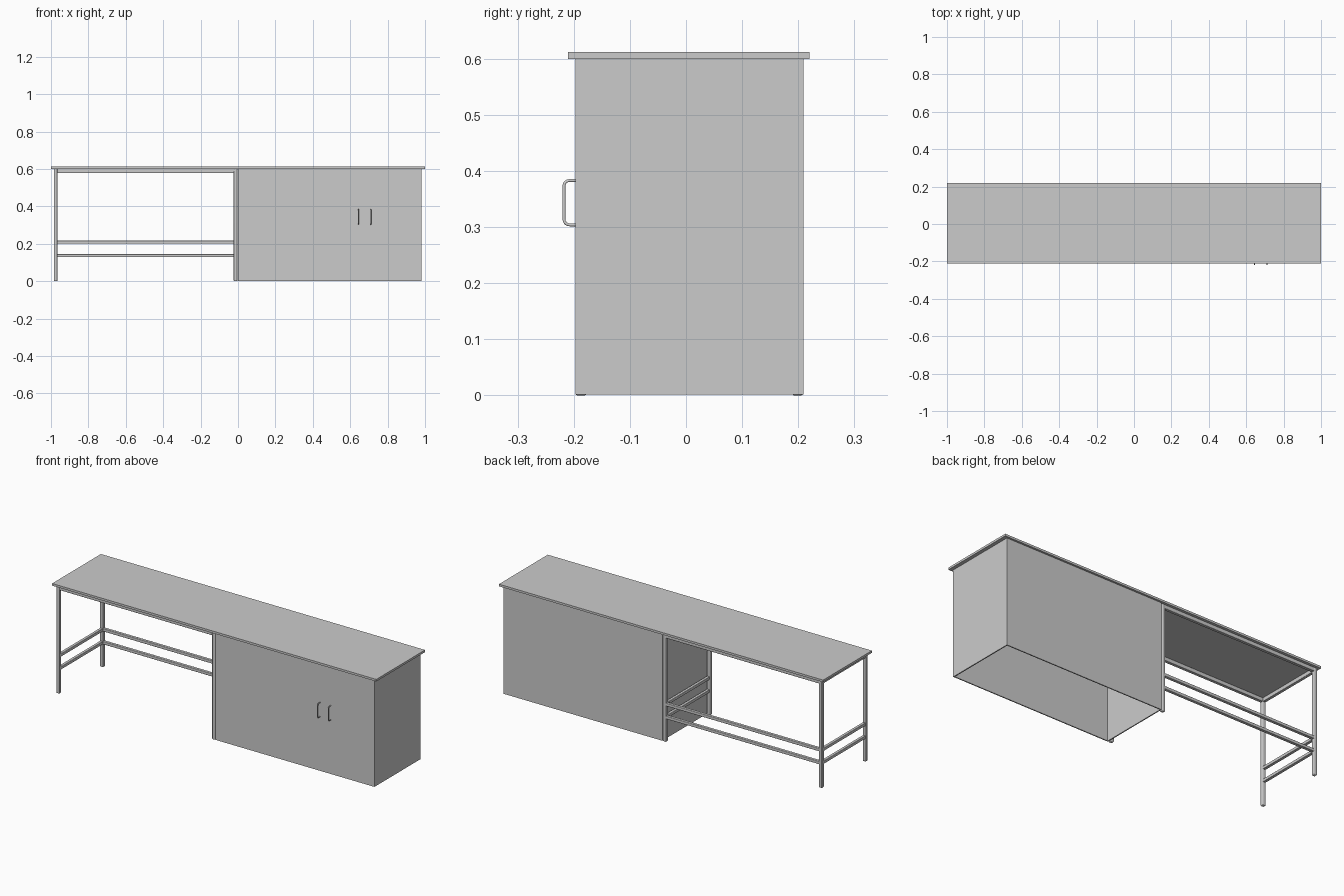
import bpy, bmesh, math

if "Cube" in bpy.data.objects:
    bpy.data.objects.remove(bpy.data.objects["Cube"])

def box(name, x0, x1, y0, y1, z0, z1, bevel=0.0):
    """Axis-aligned box from its limits, optionally with rounded edges."""
    bm = bmesh.new()
    bmesh.ops.create_cube(bm, size=1)
    for v in bm.verts:
        v.co = (x1 if v.co.x > 0 else x0, y1 if v.co.y > 0 else y0, z1 if v.co.z > 0 else z0)
    me = bpy.data.meshes.new(name)
    bm.to_mesh(me)
    bm.free()
    ob = bpy.data.objects.new(name, me)
    bpy.context.collection.objects.link(ob)
    if bevel:
        mod = ob.modifiers.new("rounded_edges", 'BEVEL')
        mod.width, mod.segments = bevel, 3
        bpy.ops.object.select_all(action='DESELECT')
        ob.select_set(True)
        bpy.context.view_layer.objects.active = ob
        bpy.ops.object.shade_smooth_by_angle()
    return ob

TOP = 0.60            # underside of the worktop
FRONT, BACK = -0.197, 0.209
T = 0.02              # leg tube
R = 0.017             # rail tube

# Worktop
box("worktop", -1, 1, -0.21, 0.22, TOP, 0.612)

# Cabinet shell: four panels, open underneath
W = 0.006
box("cabinet_front", 0, 0.98, FRONT, FRONT + W, 0.002, TOP)
box("cabinet_back", 0, 0.98, BACK - W, BACK, 0.002, TOP)
for name, x in (("cabinet_left_side", 0), ("cabinet_right_side", 0.98 - W)):
    box(name, x, x + W, FRONT + W, BACK - W, 0.002, TOP)

# Legs, one pair at the far left and one beside the cabinet
LX, MX = -0.985, -0.023
for xn, x in (("left", LX), ("middle", MX)):
    for yn, y in (("front", FRONT), ("back", BACK - T)):
        box(f"{yn}_{xn}_leg", x, x + T, y, y + T, 0, TOP, 0.004)

# Rails: two low levels on the back and sides, plus a full frame under the top
g = (T - R) / 2
for level, z in (("low", 0.128), ("mid", 0.200), ("top", TOP - 0.022)):
    h = 0.022 if level == "top" else R
    box(f"back_{level}_rail", LX + T - 0.003, MX + 0.003, BACK - T + g, BACK - g, z, z + h, 0.003)
    if level == "top":
        box("front_top_rail", LX + T - 0.003, MX + 0.003, FRONT + g, FRONT + T - g, z, z + h, 0.003)
    for xn, x in (("left", LX), ("middle", MX)):
        box(f"{xn}_side_{level}_rail", x + g, x + T - g, FRONT + T - 0.003, BACK - T + 0.003,
            z, z + h, 0.003)

# Door handles: round bar bent into a U
def handle(name, x):
    z0, z1, y_out, r = 0.304, 0.383, -0.2175, 0.010
    pts = [(FRONT + 0.002, z0)]
    for cz, a0 in ((z0 + r, 270), (z1 - r, 180)):
        for i in range(6):
            a = math.radians(a0 - i * 18)
            pts.append((y_out + r + r * math.cos(a), cz + r * math.sin(a)))
    pts.append((FRONT + 0.002, z1))
    cu = bpy.data.curves.new(name, 'CURVE')
    cu.dimensions = '3D'
    cu.bevel_depth, cu.bevel_resolution, cu.use_fill_caps = 0.0027, 3, True
    sp = cu.splines.new('POLY')
    sp.points.add(len(pts) - 1)
    for p, (y, z) in zip(sp.points, pts):
        p.co = (x, y, z, 1)
    bpy.context.collection.objects.link(bpy.data.objects.new(name, cu))

handle("left_handle", 0.644)
handle("right_handle", 0.710)
